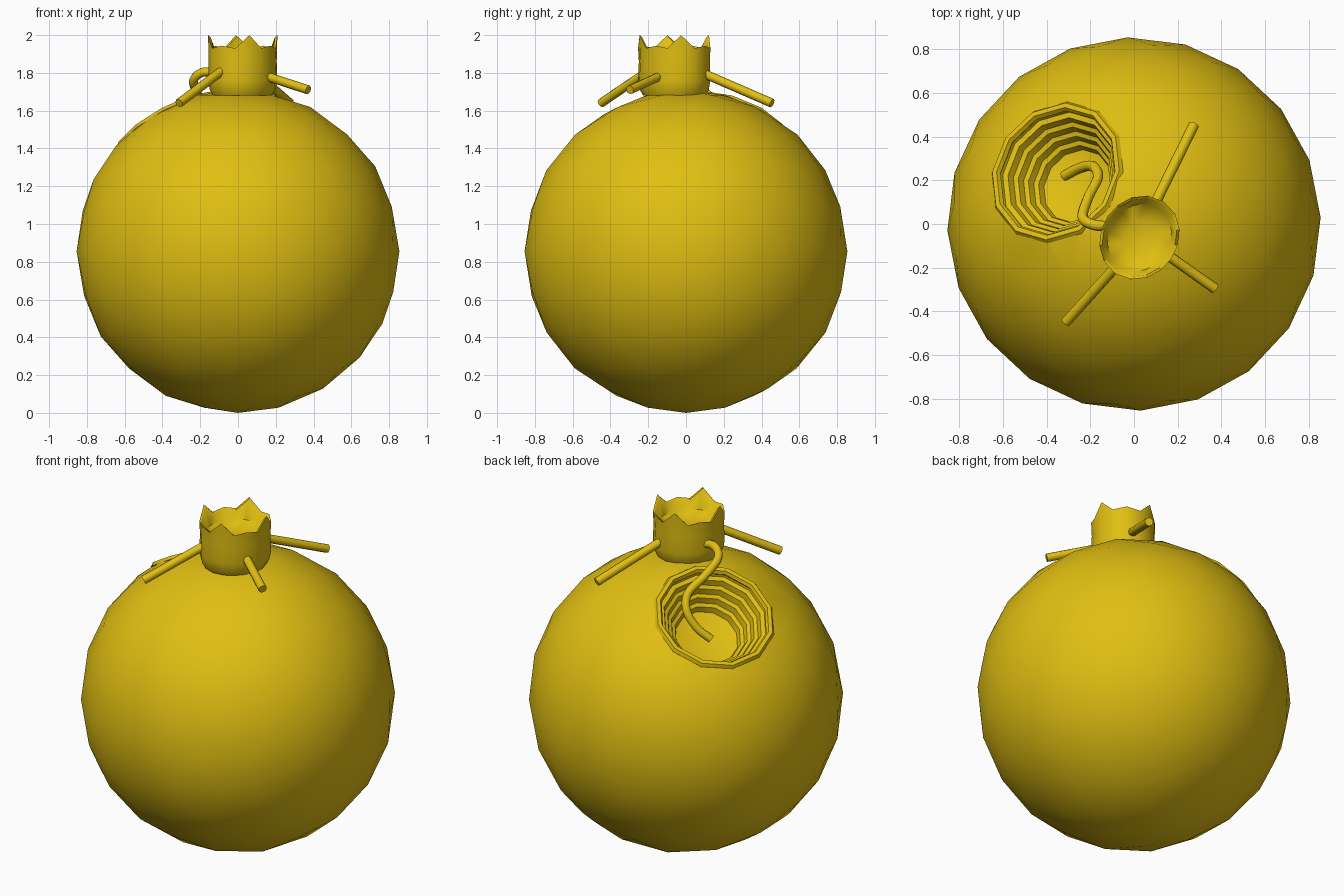
import bpy, bmesh, math
from mathutils import Vector, Matrix

cube = bpy.data.objects.get("Cube")
if cube:
    bpy.data.objects.remove(cube, do_unlink=True)

COLOR = (0.75, 0.52, 0.006, 1)
gold = bpy.data.materials.new("golden_yellow")
gold.use_nodes = True
gold.diffuse_color = COLOR
gold.node_tree.nodes["Principled BSDF"].inputs["Base Color"].default_value = COLOR


def finish(name, bm, angle=38):
    """Turn a bmesh into a smooth-shaded object."""
    bmesh.ops.recalc_face_normals(bm, faces=bm.faces)
    mesh = bpy.data.meshes.new(name)
    bm.to_mesh(mesh)
    bm.free()
    mesh.materials.append(gold)
    ob = bpy.data.objects.new(name, mesh)
    bpy.context.collection.objects.link(ob)
    shade(ob, angle)
    return ob


def shade(ob, angle):
    bpy.ops.object.select_all(action='DESELECT')
    ob.select_set(True)
    bpy.context.view_layer.objects.active = ob
    bpy.ops.object.shade_smooth_by_angle(angle=math.radians(angle))


def loft(bm, rings, caps=True, closed=False):
    """Bridge rings of points with quads."""
    loops = [[bm.verts.new(p) for p in ring] for ring in rings]
    pairs = list(zip(loops, loops[1:]))
    if closed:
        pairs.append((loops[-1], loops[0]))
    for a, b in pairs:
        n = len(a)
        for i in range(n):
            j = (i + 1) % n
            bm.faces.new((a[i], a[j], b[j], b[i]))
    if caps and not closed:
        bm.faces.new(loops[0])
        bm.faces.new(loops[-1])


def circle(r, z, n):
    return [Vector((r * math.cos(math.tau * i / n), r * math.sin(math.tau * i / n), z))
            for i in range(n)]


def tube(name, points, radius, sides=8):
    """Sweep a round section along a list of points."""
    pts = [Vector(p) for p in points]
    bm = bmesh.new()
    rings = []
    for i, p in enumerate(pts):
        t = (pts[min(i + 1, len(pts) - 1)] - pts[max(i - 1, 0)]).normalized()
        if i == 0:
            normal = t.orthogonal().normalized()
        normal = (normal - t * normal.dot(t)).normalized()
        side = t.cross(normal)
        rings.append([p + normal * c.x + side * c.y for c in circle(radius, 0, sides)])
    loft(bm, rings)
    return finish(name, bm, 50)


def spline(points, steps=5):
    """Catmull-Rom curve through the points."""
    p = [Vector(q) for q in points]
    p = [p[0] * 2 - p[1]] + p + [p[-1] * 2 - p[-2]]
    out = []
    for a, b, c, d in zip(p, p[1:], p[2:], p[3:]):
        for k in range(steps):
            t = k / steps
            out.append(0.5 * (2 * b + (c - a) * t + (2 * a - 5 * b + 4 * c - d) * t ** 2
                              + (3 * b - a - 3 * c + d) * t ** 3))
    return out + [p[-2]]


# round body
R = 0.855
CENTRE = Vector((0, 0, R))
bm = bmesh.new()
bmesh.ops.create_icosphere(bm, subdivisions=3, radius=R,
                           matrix=Matrix.Translation(CENTRE) @ Matrix.Rotation(math.radians(182), 4, 'Z'))
body = finish("body", bm)

# stepped bowl cut into the upper side
axis = Vector((-0.449, 0.302, 0.841)).normalized()
hole = Matrix.Translation(CENTRE + axis * 0.779) @ axis.to_track_quat('Z', 'Y').to_matrix().to_4x4()
SIDES = 12
profile = [(0.32, 0.15), (0.31, 0), (0.3, -0.03)]
for k in range(4):
    r, z = 0.275 - 0.03 * k, -0.035 - 0.045 * k
    profile += [(r, z), (r - 0.01, z - 0.035)]
profile.append((0.1, -0.225))
bm = bmesh.new()
loft(bm, [circle(r, z, SIDES) for r, z in profile])
bm.transform(hole)
cutter = finish("bowl_cutter", bm)
cutter.hide_render = True
mod = body.modifiers.new("bowl", 'BOOLEAN')
mod.object = cutter
mod.operation = 'DIFFERENCE'
mod.solver = 'EXACT'
bpy.context.view_layer.objects.active = body
bpy.ops.object.modifier_apply(modifier=mod.name)
bpy.data.objects.remove(cutter, do_unlink=True)
shade(body, 38)

# raised rim around the bowl
bm = bmesh.new()
loft(bm, [circle(0.318 + c.x, c.y, SIDES) for c in circle(0.022, 0, 6)], closed=True)
bm.transform(hole)
finish("bowl_rim", bm)

# crown: squarish cup with four pointed corners
N = 16


def crown_ring(scale, z, peak=0.0):
    ring = []
    for i in range(N):
        a = math.tau * i / N
        corner = abs(math.cos(2 * a))
        r = scale * (0.187 + 0.012 * math.sin(2 * a))
        lift = peak * (corner ** 2 if math.cos(4 * a) > 0 and i % 4 == 0 else 0.25 * (1 - corner))
        b = a + math.radians(11)
        ring.append(Vector((0.025 + r * math.cos(b), -0.062 + r * math.sin(b), z + lift)))
    return ring


bm = bmesh.new()
loft(bm, [crown_ring(0.86, 1.68), crown_ring(0.95, 1.71), crown_ring(1, 1.76), crown_ring(0.98, 1.86),
          crown_ring(1, 1.925, 0.075), crown_ring(0.93, 1.92, 0.07),
          crown_ring(0.8, 1.88), crown_ring(0.4, 1.85)])
finish("crown", bm, 45)

# straight rods leaving the crown
rods = {
    "back_rod": ((0.07, 0.04, 1.82), (0.275, 0.455, 1.64)),
    "left_rod": ((0.08, -0.09, 1.805), (0.372, -0.297, 1.71)),
    "right_rod": ((-0.06, -0.17, 1.83), (-0.312, -0.45, 1.64)),
}
for name, ends in rods.items():
    tube(name, ends, 0.024)

# curled rod dipping into the bowl
path = [(-0.08, -0.01, 1.79), (-0.18, -0.005, 1.805), (-0.235, 0.03, 1.76), (-0.21, 0.12, 1.68),
        (-0.165, 0.215, 1.6), (-0.19, 0.265, 1.52), (-0.25, 0.255, 1.43), (-0.32, 0.22, 1.367)]
tube("curled_rod", spline(path), 0.024)
